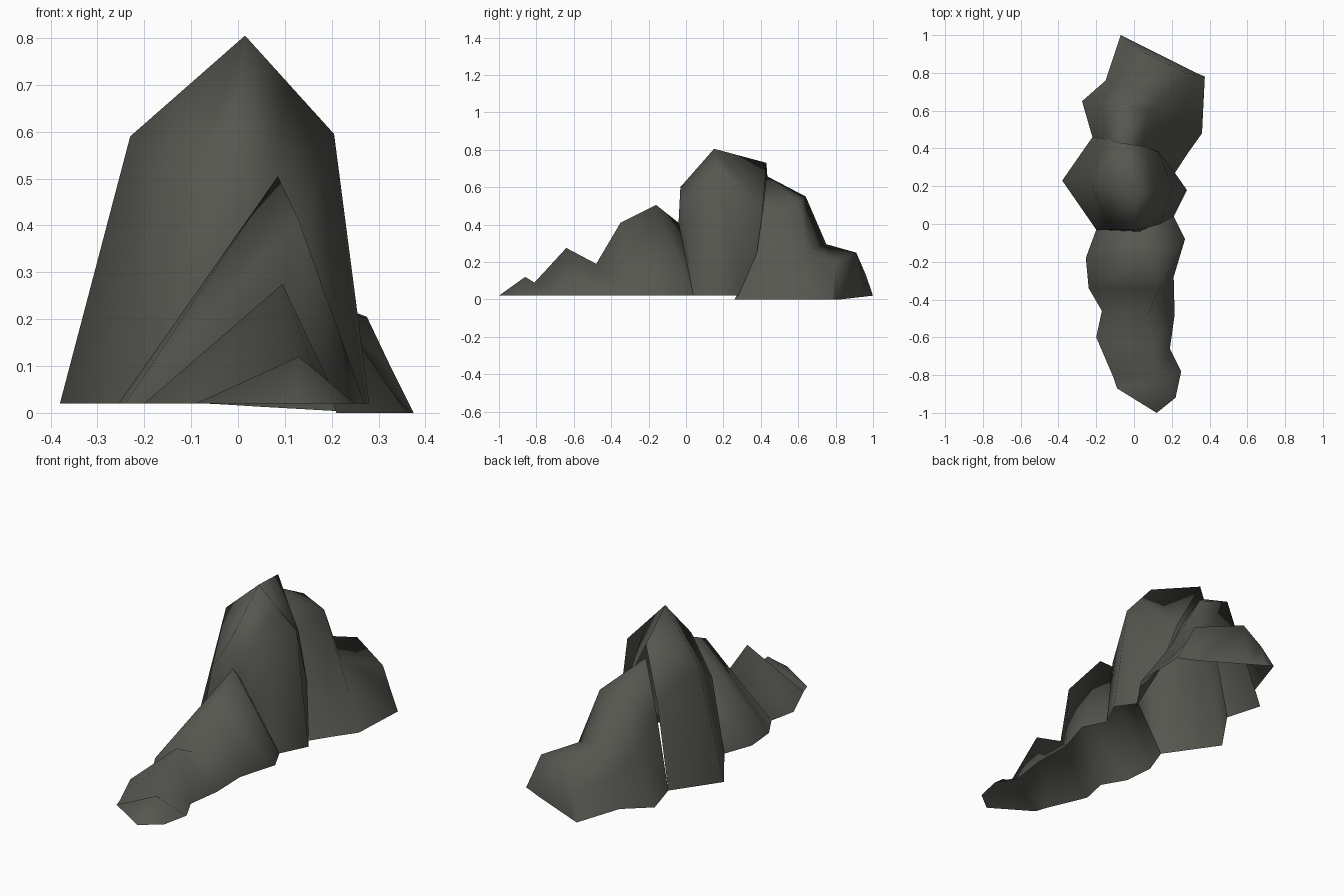
import bpy, bmesh, math

rock = bpy.data.materials.new("dark_olive_stone")
rock.diffuse_color = (0.095, 0.095, 0.082, 1)


def loft(name, sections):
    """Skin an open shell over cross-sections listed front to back, each left to right."""
    bm = bmesh.new()
    rows = [[bm.verts.new(p) for p in s] for s in sections]
    for a, b in zip(rows, rows[1:]):
        for i in range(len(a) - 1):
            bm.faces.new((a[i], a[i + 1], b[i + 1], b[i]))
    bmesh.ops.remove_doubles(bm, verts=bm.verts[:], dist=0.002)
    for f in bm.faces:
        f.smooth = True
    me = bpy.data.meshes.new(name)
    bm.to_mesh(me)
    bm.free()
    me.materials.append(rock)
    ob = bpy.data.objects.new(name, me)
    bpy.context.collection.objects.link(ob)
    return ob


# Low front ridge: left foot, crest, right foot for each peak and saddle
B = 0.02
loft("front_ridge", [
    [(.12, -1, B), (.12, -1, B), (.12, -1, B)],
    [(-.09, -.87, B), (.13, -.86, .12), (.22, -.92, B)],
    [(-.11, -.81, B), (.12, -.81, .09), (.25, -.78, B)],
    [(-.20, -.60, B), (.095, -.64, .275), (.19, -.66, B)],
    [(-.17, -.46, B), (.075, -.48, .19), (.215, -.48, B)],
    [(-.24, -.34, B), (.13, -.35, .41), (.21, -.28, B)],
    [(-.255, -.18, B), (.085, -.16, .505), (.27, -.08, B)],
    [(-.20, -.03, B), (.03, -.04, .41), (.21, .04, B)],
])

# Tall central crag with a steep front wall and an open rear rim
loft("main_peak", [
    [(-.20, -.03, B), (-.085, -.035, .215), (.03, -.04, .41), (.09, -.013, .28), (.15, .013, .15), (.21, .04, B)],
    [(-.20, -.03, B), (-.13, -.03, .40), (-.01, -.03, .60), (.07, -.02, .52), (.14, 0, .40), (.21, .04, B)],
    [(-.38, .23, B), (-.23, .23, .59), (.015, .15, .805), (.11, .17, .70), (.205, .19, .595), (.28, .18, B)],
    [(-.22, .46, B), (-.15, .45, .45), (-.07, .43, .73), (.06, .41, .475), (.13, .38, .25), (.21, .28, B)],
])

# Rear slope fanning down from the crag rim to the back foot
loft("rear_slope", [
    [(-.22, .46, B), (-.145, .45, .40), (-.07, .43, .66), (.04, .41, .47), (.12, .37, .24), (.21, .26, 0)],
    [(-.275, .65, B), (-.17, .645, .285), (-.07, .64, .55), (.076, .60, .52), (.18, .49, .26), (.285, .375, 0)],
    [(-.15, .76, B), (-.095, .755, .155), (-.04, .75, .295), (.14, .65, .255), (.25, .565, .13), (.36, .48, 0)],
    [(-.07, 1, B), (-.02, .96, .135), (.05, .91, .25), (.275, .80, .205), (.325, .79, .10), (.375, .78, 0)],
    [(-.07, 1, B), (-.03, .98, .018), (.05, .94, .013), (.28, .825, 0), (.33, .80, 0), (.375, .78, 0)],
])
